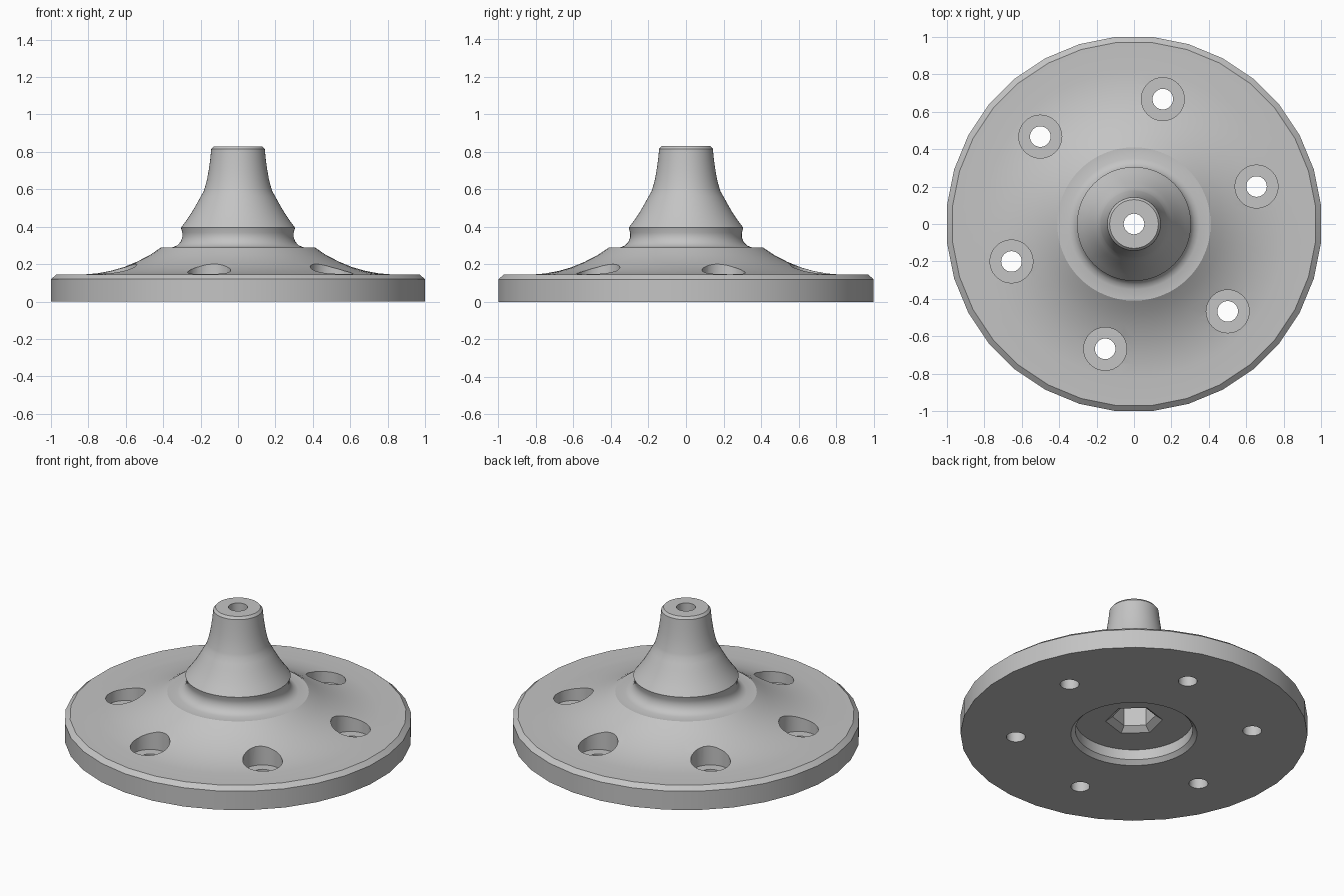
import bpy, bmesh
from math import sin, cos, pi, radians

cube = bpy.data.objects.get("Cube")
if cube:
    bpy.data.objects.remove(cube, do_unlink=True)

grey = bpy.data.materials.new("plain_grey")
grey.use_nodes = True
colour = (0.55, 0.55, 0.55, 1)
grey.diffuse_color = colour
grey.node_tree.nodes["Principled BSDF"].inputs["Base Color"].default_value = colour


def lathe(name, profile, sides, closed=False, turn=0.0, centre=(0, 0), coarse=9.0):
    """Spin (radius, height) points round z; rings beyond 'coarse' get half the sides."""
    bm = bmesh.new()
    rings = []
    for r, z in profile:
        ring = []
        for i in range(sides):
            a = turn + 2 * pi * i / sides
            # corner vertices on the coarse rim, chord midpoints between them
            k = 1 / cos(2 * pi / sides) if r > coarse and i % 2 else 1
            ring.append(bm.verts.new((centre[0] + r * k * cos(a), centre[1] + r * k * sin(a), z)))
        rings.append(ring)
    pairs = list(zip(rings, rings[1:]))
    if closed:
        pairs.append((rings[-1], rings[0]))
    else:
        bm.faces.new(rings[0])
        bm.faces.new(rings[-1])
    for low, high in pairs:
        for i in range(sides):
            j = (i + 1) % sides
            bm.faces.new((low[i], low[j], high[j], high[i]))
    bmesh.ops.recalc_face_normals(bm, faces=bm.faces)
    mesh = bpy.data.meshes.new(name)
    bm.to_mesh(mesh)
    bm.free()
    mesh.materials.append(grey)
    obj = bpy.data.objects.new(name, mesh)
    bpy.context.collection.objects.link(obj)
    return obj


def cut(target, cutter):
    cutter.hide_render = True
    mod = target.modifiers.new("cut", "BOOLEAN")
    mod.operation = "DIFFERENCE"
    mod.solver = "EXACT"
    mod.object = cutter
    bpy.context.view_layer.objects.active = target
    bpy.ops.object.modifier_apply(modifier=mod.name)
    bpy.data.objects.remove(cutter, do_unlink=True)


# Flanged hub: recess underneath, rim, flared shoulder, neck, spout and bore
recess = [(0.055, 0.09), (0.34, 0.09), (0.34, 0.025), (0.365, 0)]
rim = [(1, 0), (1, 0.12), (0.97, 0.145)]
shoulder = [(0.82, 0.145), (0.75, 0.151), (0.68, 0.164), (0.61, 0.184),
            (0.54, 0.213), (0.47, 0.249), (0.41, 0.29)]
neck = [(0.35, 0.29), (0.325, 0.3), (0.307, 0.319), (0.297, 0.345),
        (0.298, 0.368), (0.305, 0.395)]
cone = [(0.275, 0.435), (0.248, 0.475), (0.222, 0.52), (0.2, 0.56), (0.183, 0.59)]
spout = [(0.177, 0.61), (0.166, 0.65), (0.157, 0.7), (0.149, 0.755),
         (0.143, 0.815), (0.13, 0.83), (0.055, 0.83)]
hub = lathe("flanged_hub", recess + rim + shoulder + neck + cone + spout, 64,
            closed=True, coarse=0.9)

# Hexagonal socket with a chamfered mouth
turn = radians(17)
cut(hub, lathe("socket_cutter", [(0.165, 0.05), (0.165, 0.09), (0.125, 0.12), (0.125, 0.38)],
               6, turn=turn))

# Six counterbored bolt holes
for i in range(6):
    a = turn + i * pi / 3
    cut(hub, lathe("bolt_hole_cutter", [(0.055, -0.1), (0.055, 0.08), (0.115, 0.08), (0.115, 0.4)],
                   32, centre=(0.685 * cos(a), 0.685 * sin(a))))

bpy.ops.object.select_all(action="DESELECT")
hub.select_set(True)
bpy.context.view_layer.objects.active = hub
bpy.ops.object.shade_smooth_by_angle(angle=radians(25))
